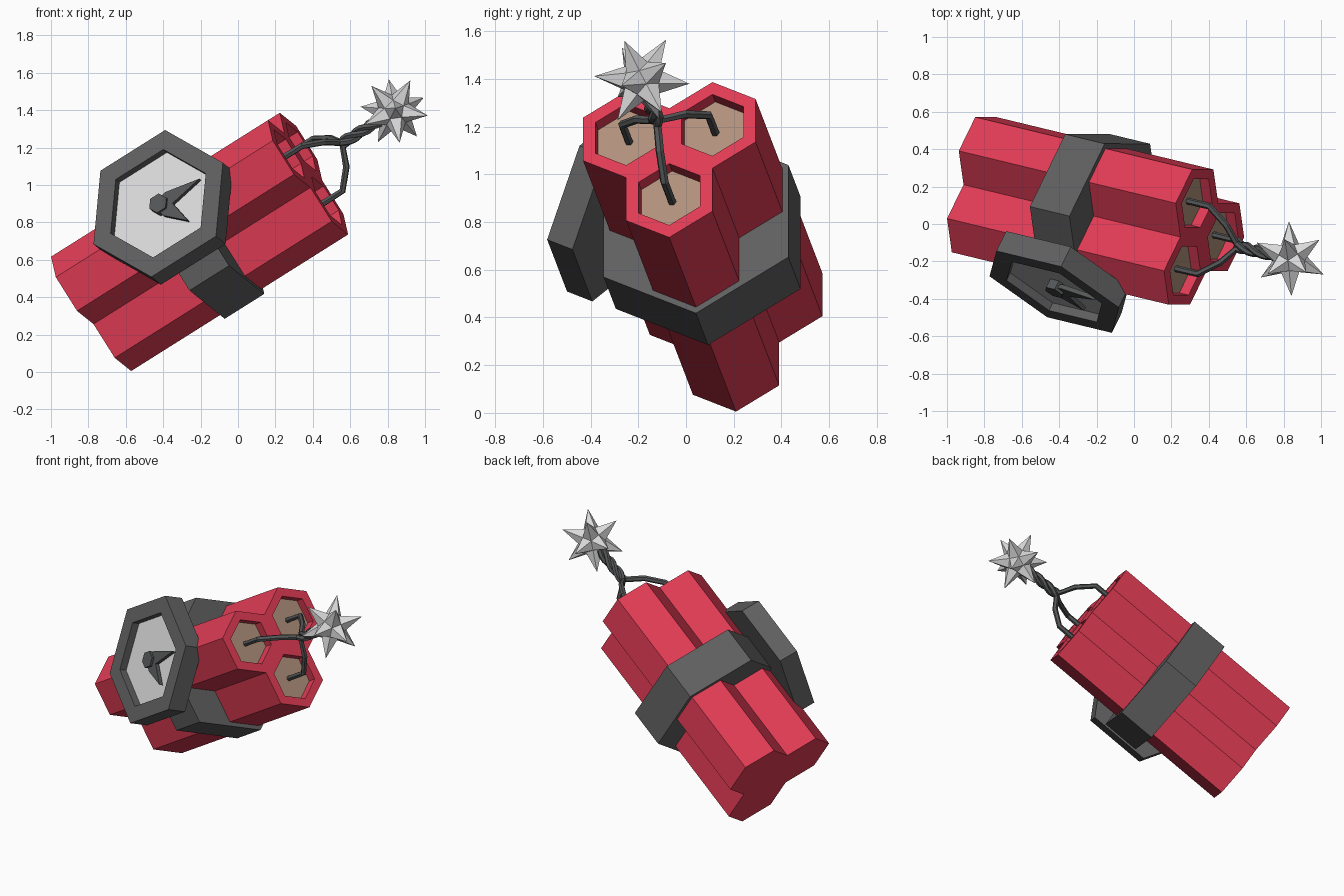
import bpy, bmesh, math
from mathutils import Vector, Matrix

if "Cube" in bpy.data.objects:
    bpy.data.objects.remove(bpy.data.objects["Cube"])


def material(name, rgb):
    m = bpy.data.materials.new(name)
    m.diffuse_color = (*rgb, 1)
    m.use_nodes = True
    m.node_tree.nodes["Principled BSDF"].inputs["Base Color"].default_value = m.diffuse_color
    return m


RED = material("stick red", (0.745, 0.044, 0.089))
TAN = material("packing tan", (0.43, 0.275, 0.195))
GREY = material("dark grey", (0.115, 0.115, 0.115))
WIRE = material("wire grey", (0.09, 0.093, 0.095))
LIGHT = material("light grey", (0.70, 0.70, 0.70))


def frame(x, y, z, origin):
    m = Matrix((x, y, z)).transposed().to_4x4()
    m.translation = origin
    return m


def make(name, bm, mats, matrix):
    bmesh.ops.recalc_face_normals(bm, faces=bm.faces)
    me = bpy.data.meshes.new(name)
    bm.to_mesh(me)
    bm.free()
    for m in mats:
        me.materials.append(m)
    ob = bpy.data.objects.new(name, me)
    bpy.context.collection.objects.link(ob)
    ob.matrix_world = matrix
    return ob


def extrude(name, outline, z0, z1, mats, matrix, recess=None):
    """Prism from an outline; recess = (rim scale about centre, depth, centre)."""
    bm = bmesh.new()
    n = len(outline)

    def ring(pts, z):
        return [bm.verts.new((p[0], p[1], z)) for p in pts]

    def bridge(a, b):
        for i in range(n):
            bm.faces.new((a[i], a[(i + 1) % n], b[(i + 1) % n], b[i]))

    low, top = ring(outline, z0), ring(outline, z1)
    bridge(low, top)
    bm.faces.new(low[::-1])
    if recess:
        s, depth, c = recess
        inner = [(c[0] + (p[0] - c[0]) * s, c[1] + (p[1] - c[1]) * s) for p in outline]
        rim, floor = ring(inner, z1), ring(inner, z1 - depth)
        bridge(top, rim)
        bridge(rim, floor)
        bm.faces.new(floor).material_index = 1
    else:
        bm.faces.new(top)
    return make(name, bm, mats, matrix)


def hexagon(r, c=(0, 0)):
    return [(c[0] + r * math.cos(math.radians(90 + 60 * k)),
             c[1] + r * math.sin(math.radians(90 + 60 * k))) for k in range(6)]


# Tilted frame of the bundle: origin at the middle of the fuse end
axis = Vector((1.16, -0.28, 0.73))
L = axis.length
d = axis.normalized()
up = Vector((-0.53, 0, 0.85))
up = (up - d * up.dot(d)).normalized()
w = up.cross(d)
O = Vector((0.362, -0.07, 1.096))
BUNDLE = frame(w, up, d, O)
R = 0.213

# Three hexagonal sticks with recessed ends
centres = [(0, -R), (0.866 * R, 0.5 * R), (-0.866 * R, 0.5 * R)]
for i, c in enumerate(centres):
    extrude(f"stick_{i + 1}", hexagon(R, c), -L, 0, (RED, TAN), BUNDLE, (0.715, 0.06, c))

# Strap round the bundle
extrude("strap", hexagon(0.456), -0.815, -0.56, (GREY,), BUNDLE)

# Clock on the front upper corner of the strap
n = -w * math.cos(math.radians(30)) + up * 0.5
CLOCK = frame(d.cross(n), d, n, O - d * 0.697)
extrude("clock_case", hexagon(0.417), 0.385, 0.51, (GREY, LIGHT), CLOCK, (0.735, 0.048, (0, 0)))
extrude("clock_hub", hexagon(0.055), 0.46, 0.515, (WIRE,), CLOCK)
for name, angle, length in (("long_hand", 90, 0.26), ("short_hand", 30, 0.21)):
    rot = Matrix.Rotation(math.radians(angle), 4, 'Z')
    extrude(name, [(0, -0.03), (0.06, -0.042), (length, 0), (0.06, 0.042), (0, 0.03)],
            0.475, 0.5, (WIRE,), CLOCK @ rot)

# Three fuse wires that meet and twist together up to the spark
star = Vector((0.835, -0.185, 1.395))
J = Vector((0.55, -0.12, 1.22))
t = (star - J).normalized()
a = t.orthogonal().normalized()
b = t.cross(a)
for i, c in enumerate(centres):
    base = BUNDLE @ Vector((c[0], c[1], 0))
    lift = base + d * (0.10 if i == 0 else 0.08)
    toward = lift.lerp(J, 0.45) + d * 0.03
    pts = [base - d * 0.065, base + d * 0.03, lift, toward]
    out = toward - J
    phase = math.atan2(out.dot(b), out.dot(a))
    for k in range(13):
        ang = phase + k * math.radians(40)
        pts.append(J + t * (0.325 * k / 12) + (a * math.cos(ang) + b * math.sin(ang)) * 0.019)
    cu = bpy.data.curves.new(f"fuse_{i + 1}", 'CURVE')
    cu.dimensions = '3D'
    cu.bevel_depth = 0.018
    cu.bevel_resolution = 1
    cu.use_fill_caps = True
    sp = cu.splines.new('POLY')
    sp.points.add(len(pts) - 1)
    for p, q in zip(sp.points, pts):
        p.co = (*q, 1)
    cu.materials.append(WIRE)
    ob = bpy.data.objects.new(f"fuse_{i + 1}", cu)
    bpy.context.collection.objects.link(ob)
    bpy.ops.object.select_all(action='DESELECT')
    ob.select_set(True)
    bpy.context.view_layer.objects.active = ob
    bpy.ops.object.convert(target='MESH')
    for f in ob.data.polygons:
        f.use_smooth = False

# Spark: a ball of twelve five-sided spikes
phi = (1 + 5 ** 0.5) / 2
tips = []
for s1 in (-1, 1):
    for s2 in (-phi, phi):
        tips += [Vector((0, s1, s2)), Vector((s1, s2, 0)), Vector((s2, 0, s1))]
corners = [Vector((x, y, z)) for x in (-1, 1) for y in (-1, 1) for z in (-1, 1)]
for s1 in (-1 / phi, 1 / phi):
    for s2 in (-phi, phi):
        corners += [Vector((s1, 0, s2)), Vector((0, s2, s1)), Vector((s2, s1, 0))]
bm = bmesh.new()
base = [(p, bm.verts.new(p.normalized() * 0.088)) for p in corners]
for tip in tips:
    u = tip.normalized()
    e1 = u.orthogonal().normalized()
    e2 = u.cross(e1)
    near = sorted(base, key=lambda pv: -pv[0].dot(u))[:5]
    near.sort(key=lambda pv: math.atan2(pv[0].dot(e2), pv[0].dot(e1)))
    point = bm.verts.new(u * 0.2)
    for k in range(5):
        bm.faces.new((near[k][1], near[(k + 1) % 5][1], point))
t1 = Vector((0.16, 0.095, 0.08)).normalized()
t2 = Vector((0.085, -0.06, 0.15)).normalized()
m = (t1 + t2).normalized()
q = (t1 - t2).normalized()
make("spark", bm, (LIGHT,), frame(q.cross(m), q, m, star))
